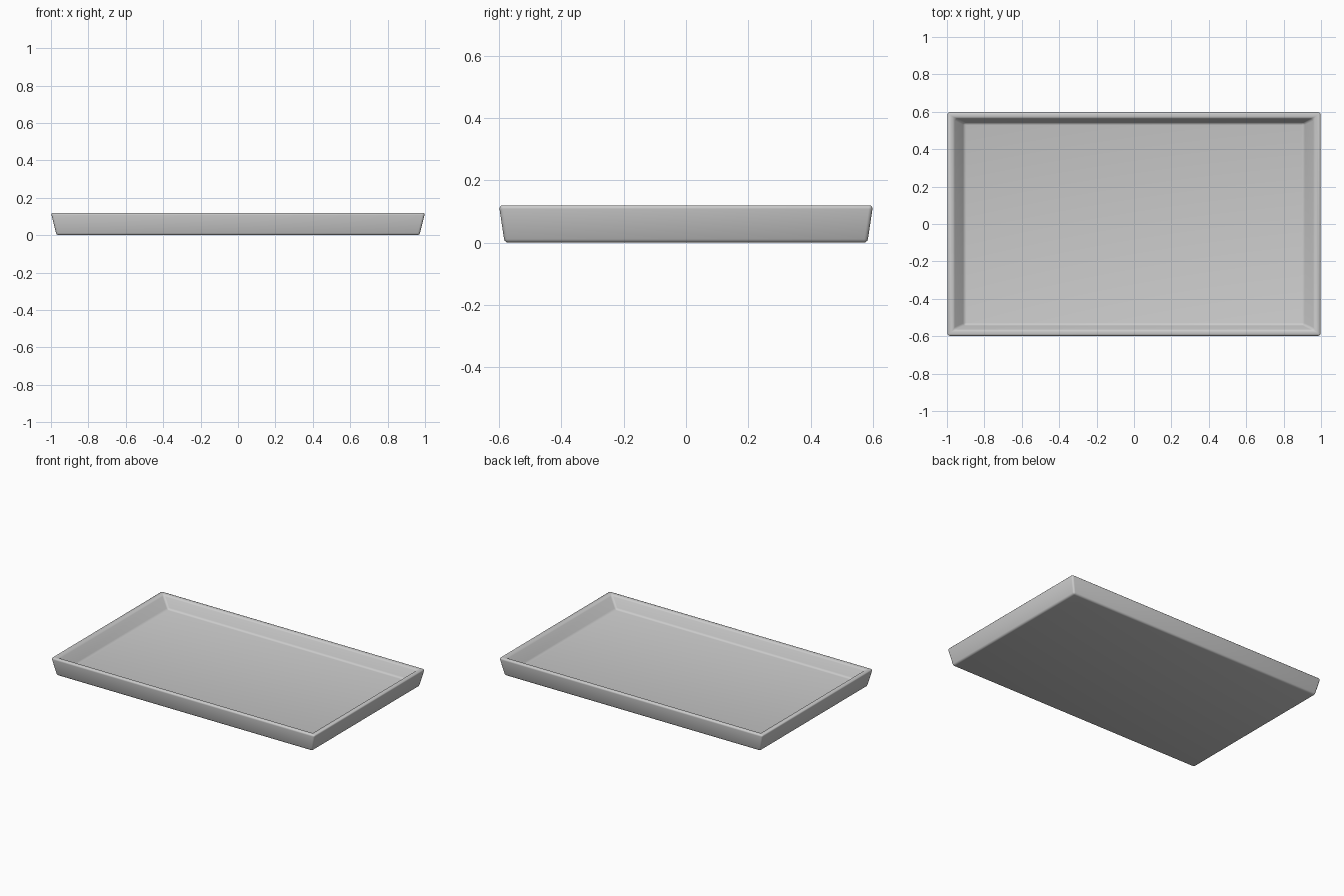
import bpy, bmesh

if "Cube" in bpy.data.objects:
    bpy.data.objects.remove(bpy.data.objects["Cube"])


def ring(bm, hx, hy, z):
    return [bm.verts.new((sx * hx, sy * hy, z))
            for sx, sy in ((-1, -1), (1, -1), (1, 1), (-1, 1))]


# Tray: stacked rectangular loops, outside bottom -> rim -> inner floor
loops = [(0.97, 0.582, 0.0), (1.0, 0.6, 0.12), (0.965, 0.567, 0.12), (0.907, 0.54, 0.04)]
bm = bmesh.new()
rings = [ring(bm, *l) for l in loops]
for a, b in zip(rings, rings[1:]):
    for i in range(4):
        j = (i + 1) % 4
        bm.faces.new((a[i], a[j], b[j], b[i]))
bm.faces.new(rings[0][::-1])
bm.faces.new(rings[-1])
bmesh.ops.recalc_face_normals(bm, faces=bm.faces)

mesh = bpy.data.meshes.new("tray")
bm.to_mesh(mesh)
bm.free()
tray = bpy.data.objects.new("tray", mesh)
bpy.context.collection.objects.link(tray)

# Soft rounded edges
bevel = tray.modifiers.new("bevel", 'BEVEL')
bevel.width = 0.012
bevel.segments = 3
bevel.limit_method = 'ANGLE'
bevel.angle_limit = 0.52

bpy.context.view_layer.objects.active = tray
tray.select_set(True)
bpy.ops.object.shade_smooth()
